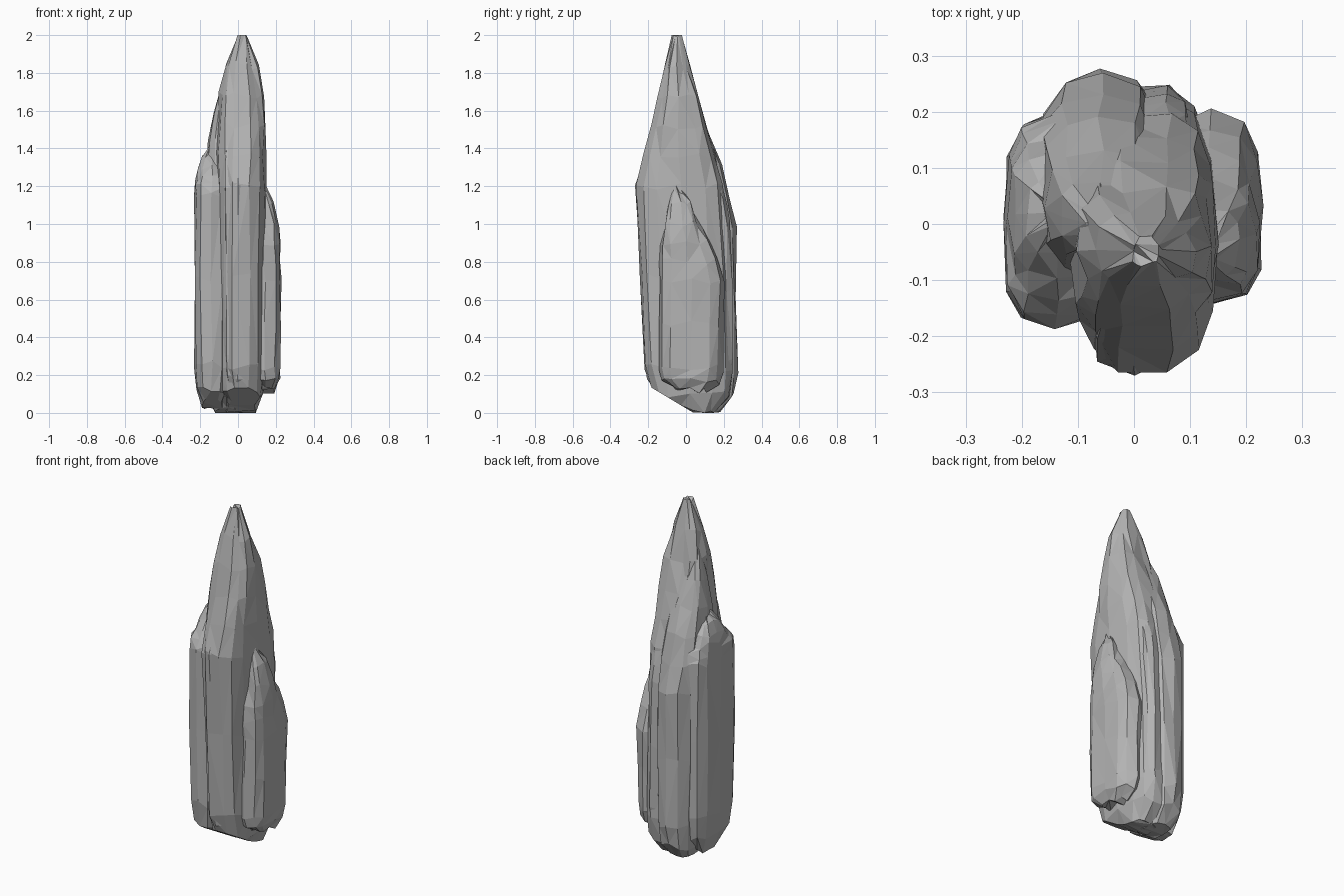
import bpy, bmesh, math, random

random.seed(4)
old = bpy.data.objects.get("Cube")
if old:
    bpy.data.objects.remove(old)

stone = bpy.data.materials.new("grey stone")
stone.use_nodes = True
grey = (0.45, 0.45, 0.45, 1)
stone.diffuse_color = grey
stone.node_tree.nodes["Principled BSDF"].inputs["Base Color"].default_value = grey


def lerp(a, b, t):
    return a + (b - a) * t


def underside(y):
    """Height of the slanted underside, rising towards front and back."""
    return max(0, 0.6 * (0.04 - y), 2 * (y - 0.2))


def outline(bottom, shoulder, top, bulge, steps=5):
    """Yield (height, lean, taper, width scale, depth scale) from foot to tip."""
    yield bottom, 0, 0, 0.6, 0.5
    for lean in (0.08, 0.2, 0.6, 1):
        swell = 0.9 if lean < 0.1 else 1
        yield lerp(bottom, shoulder, lean), lean, 0, swell, swell
    for step in range(1, steps + 1):
        taper = step / steps
        yield (lerp(shoulder, top, taper), 1, taper,
               1 - 0.8 * taper ** 4, 1 - 0.9 * taper ** bulge)


def column(name, radius, foot, middle, tip, heights, bulge=1, sides=12, rough=0.007):
    """Loft a rough stone column whose centre runs from foot to middle to tip."""
    bm = bmesh.new()
    loops = []
    # Lengthwise ridges keep the same offset all the way up
    ridges = [random.uniform(0.95, 1.03) for side in range(sides)]
    for height, lean, taper, *scale in outline(*heights, bulge):
        loop = []
        for side, ridge in enumerate(ridges):
            angle = math.tau * side / sides
            point = []
            for axis, wave in enumerate((math.cos(angle), math.sin(angle))):
                centre = lerp(lerp(foot[axis], middle[axis], lean), tip[axis], taper)
                reach = math.copysign(abs(wave) ** 0.7, wave) * ridge
                point.append(centre + reach * radius[axis] * scale[axis]
                             + random.uniform(-rough, rough))
            z = height + random.uniform(-rough, rough) * 3
            z = min(2, max(z, underside(point[1])))
            loop.append(bm.verts.new((*point, z)))
        loops.append(loop)
    for low, high in zip(loops, loops[1:]):
        for side in range(sides):
            after = (side + 1) % sides
            bm.faces.new((low[side], low[after], high[after], high[side]))
    bm.faces.new(loops[0][::-1])
    bm.faces.new(loops[-1])
    bmesh.ops.triangulate(bm, faces=bm.faces[:])
    bmesh.ops.recalc_face_normals(bm, faces=bm.faces[:])
    mesh = bpy.data.meshes.new(name)
    bm.to_mesh(mesh)
    bm.free()
    mesh.materials.append(stone)
    bpy.context.collection.objects.link(bpy.data.objects.new(name, mesh))


# Tall central spire
column("central_spire", radius=(0.13, 0.24), foot=(0.02, 0.03),
       middle=(0.02, -0.03), tip=(0.02, -0.05), heights=(0, 1.2, 2), sides=14)

# Flat rib running up the front of the spire
column("front_rib", radius=(0.08, 0.12), foot=(0, -0.1),
       middle=(0, -0.15), tip=(0, -0.05), heights=(0.1, 1.2, 1.9), sides=8)

# Back column, leaning into the spire as it rises
column("back_column", radius=(0.11, 0.19), foot=(-0.06, 0.09),
       middle=(-0.06, 0.08), tip=(-0.06, 0), heights=(0, 1, 1.74), bulge=1.4)

# Shorter slab on the model's right
column("right_slab", radius=(0.09, 0.19), foot=(-0.14, 0.01),
       middle=(-0.14, 0), tip=(-0.13, 0.02), heights=(0.03, 1.15, 1.4), bulge=1.5)

# Rounded slab on the model's left, hanging above the base
column("left_slab", radius=(0.09, 0.17), foot=(0.14, 0.02),
       middle=(0.14, 0.03), tip=(0.13, -0.05), heights=(0.12, 0.7, 1.2), bulge=1.5)

# Narrow ridge filling the back left corner
column("back_ridge", radius=(0.06, 0.1), foot=(0.04, 0.15),
       middle=(0.04, 0.14), tip=(0.05, 0.05), heights=(0.1, 1, 1.6), bulge=1.5, sides=9)
